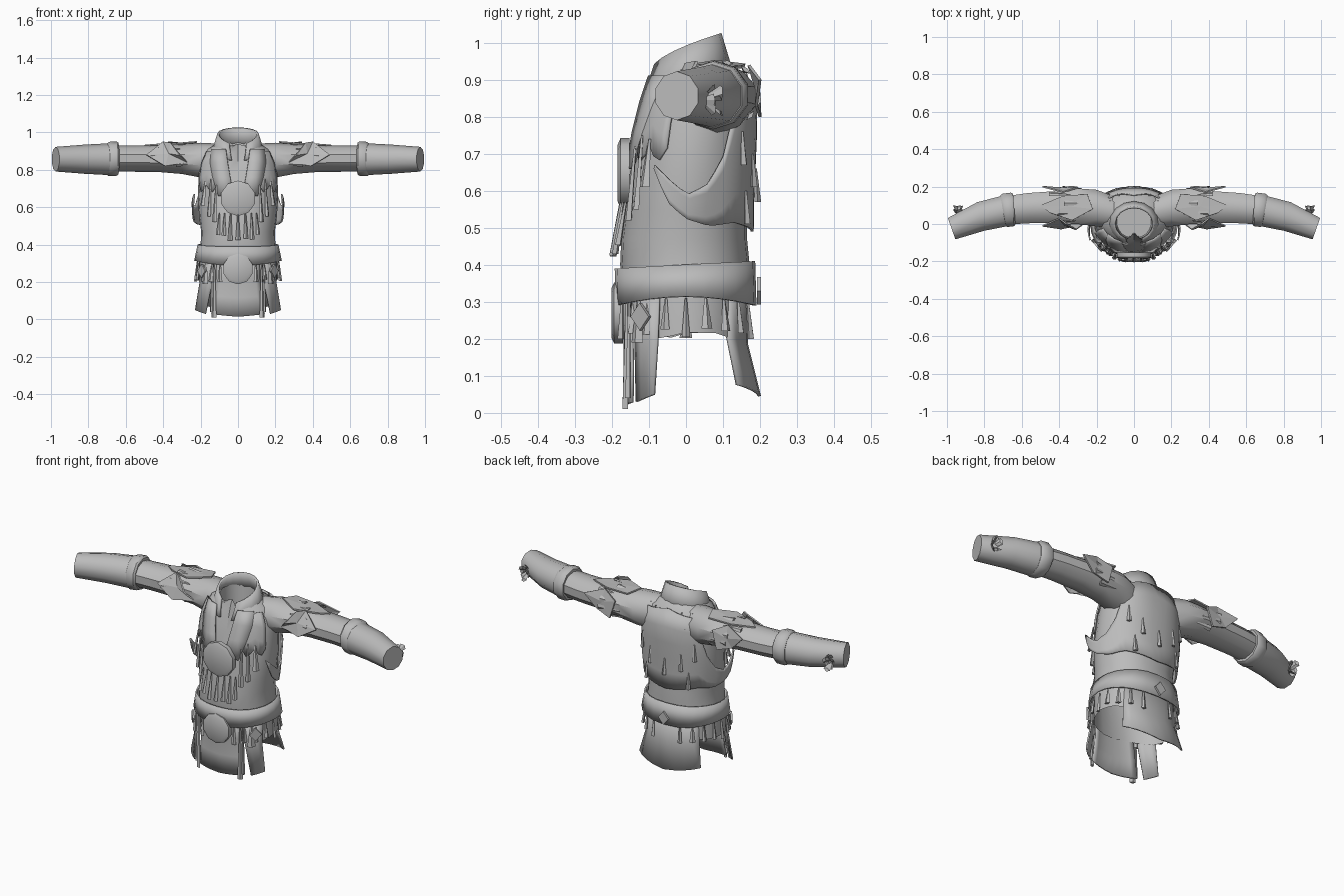
import bpy, bmesh, math, random
from math import sin, cos, radians, pi
from mathutils import Vector

random.seed(4)
if "Cube" in bpy.data.objects:
    bpy.data.objects.remove(bpy.data.objects["Cube"])

cloth = bpy.data.materials.new("grey_hide")
cloth.use_nodes = True
GREY = (0.5, 0.5, 0.5, 1)
cloth.diffuse_color = GREY
cloth.node_tree.nodes["Principled BSDF"].inputs["Base Color"].default_value = GREY

# Body profile: height, front y, back y, half width
PROFILE = [(0, -.16, .21, .27), (.2, -.155, .16, .215), (.3, -.165, .165, .21),
           (.4, -.178, .172, .2), (.47, -.175, .165, .197), (.55, -.165, .165, .208),
           (.66, -.15, .17, .215), (.78, -.13, .175, .21), (.86, -.11, .175, .195),
           (.91, -.095, .16, .165), (.95, -.08, .108, .1)]


def interp(table, t):
    for p, q in zip(table, table[1:]):
        if t <= q[0]:
            f = max(0, (t - p[0]) / (q[0] - p[0]))
            return [a + (b - a) * f for a, b in zip(p, q)][1:]
    return list(table[-1][1:])


def body(deg, z, off=0):
    """Point on the body; 0 degrees is the front, 90 is the left side."""
    y0, y1, w = interp(PROFILE, z)
    a = radians(deg)
    s = math.copysign(abs(sin(a)) ** .85, sin(a))
    return Vector((s * (w + off), (y0 + y1) / 2 - cos(a) * ((y1 - y0) / 2 + off), z))


def finish(name, bm, thick=0, smooth=True):
    bmesh.ops.recalc_face_normals(bm, faces=bm.faces)
    me = bpy.data.meshes.new(name)
    bm.to_mesh(me)
    bm.free()
    ob = bpy.data.objects.new(name, me)
    bpy.context.collection.objects.link(ob)
    me.materials.append(cloth)
    if thick:
        mod = ob.modifiers.new("thickness", "SOLIDIFY")
        mod.thickness, mod.offset = thick, 0
    if smooth:
        bpy.ops.object.select_all(action="DESELECT")
        ob.select_set(True)
        bpy.context.view_layer.objects.active = ob
        bpy.ops.object.shade_smooth_by_angle(angle=radians(38))
    return ob


def loft(name, rows, closed=True, caps=(False, False), thick=0):
    bm = bmesh.new()
    rows = [[bm.verts.new(p) for p in row] for row in rows]
    n = len(rows[0])
    for r, q in zip(rows, rows[1:]):
        for i in range(n if closed else n - 1):
            j = (i + 1) % n
            bm.faces.new((r[i], r[j], q[j], q[i]))
    for use, row in zip(caps, (rows[0], rows[-1])):
        if use:
            bm.faces.new(row)
    return finish(name, bm, thick)


def wrap(name, a0, a1, top, bottom, off, steps=8, rows=3, thick=.008):
    """Sheet lying on the body between two edges; all but the span are functions of angle."""
    grid = []
    for k in range(rows + 1):
        f = k / rows
        angles = [a0 + (a1 - a0) * i / steps for i in range(steps + 1)]
        grid.append([body(a, top(a) * (1 - f) + bottom(a) * f, off(a)) for a in angles])
    return loft(name, grid, False, thick=thick)


def tassel(bm, top, tip, width, out, depth=.009):
    """Leather drop: narrow at the top, broad and faceted at the tip."""
    top, tip, out = Vector(top), Vector(tip), Vector(out).normalized()
    side = (tip - top).cross(out).normalized()
    def ring(c, w, d):
        return [bm.verts.new(c + v) for v in (side * w, out * d, -side * w, -out * d)]
    a, b = ring(top, width * .25, depth * .4), ring(tip, width, depth)
    for i in range(4):
        j = (i + 1) % 4
        bm.faces.new((a[i], a[j], b[j], b[i]))
    bm.faces.new(a)
    bm.faces.new(b)


def hang(bm, deg, z, length, width, off=.02, flare=.01):
    top = body(deg, z, off)
    out = Vector((sin(radians(deg)), -cos(radians(deg)), 0))
    tassel(bm, top, top + out * flare - Vector((0, 0, length)), width, out)


def plate(name, pts, thick=.008):
    bm = bmesh.new()
    vs = [bm.verts.new(p) for p in pts]
    mid = bm.verts.new(sum((Vector(p) for p in pts), Vector()) / len(pts))
    for i, v in enumerate(vs):
        bm.faces.new((v, vs[(i + 1) % len(vs)], mid))
    return finish(name, bm, thick, False)


# Main tunic: ragged hem, notched throat, and a neck lining folded inward
tunic = []
for z in (.2, .3, .4, .47, .55, .66, .78, .86, .91, .95):
    row = [body(i * 15, z + (random.uniform(0, .02) if z == .2 else 0)) for i in range(24)]
    if z > .7:
        row[0].y += .03
    if z > .94:
        for p in row:
            p.z += .25 * min(0, p.y)
    tunic.append(row)
tunic.append([Vector((p.x * .92, p.y * .92, .82)) for p in tunic[-1]])
loft("tunic", tunic, caps=(False, True))

# Standing collar, open at the front and higher at the back
collar = []
for f in (0, .5, 1):
    row = []
    for i in range(15):
        gap = 14 + 12 * f
        a = radians(gap + (360 - 2 * gap) * i / 14)
        tilt = (1 - cos(a)) / 2
        low = Vector((.14 * sin(a), .005 - .12 * cos(a), .85 + .06 * tilt))
        high = Vector((.105 * sin(a), -.09 * cos(a), .925 + .1 * tilt ** .6))
        row.append(low.lerp(high, f))
    collar.append(row)
loft("collar", collar, False, thick=.012)

# Belt and the sheets hanging below it
loft("belt", [[body(i * 15, z(i * 15), o) for i in range(24)] for z, o in (
    (lambda d: .302 - .012 * cos(radians(2 * d)), .022),
    (lambda d: .4 - .01 * cos(radians(d)), .012))], thick=.008)
flat = lambda h: (lambda a: h)
wrap("front_apron", -28, 28, flat(.32), lambda a: .015 + .0005 * abs(a), flat(.008))
wrap("back_apron", 134, 226, flat(.33), lambda a: .045 + .0007 * abs(a - 180), flat(0), rows=2)
for s, side in ((1, "left"), (-1, "right")):
    hip = [(.31, 34, 66), (.2, 34, 62), (.03, 36, 56)]
    loft(side + "_hip_flap", [[body(s * (a + (b - a) * f), z + .02 * f * (z < .1), .01)
                               for f in (0, .33, .67, 1)] for z, a, b in hip], False, thick=.008)

# Cape covering the back, with tips flaring out below the arms
CAPE_TOP = [(62, .67), (75, .63), (90, .59), (108, .62), (122, .7), (135, .9), (180, .925)]
CAPE_LOW = [(62, .66), (75, .57), (90, .525), (110, .505), (135, .515), (180, .49)]
CAPE_OFF = [(62, .045), (90, .03), (115, .015), (180, .014)]
fold = lambda a: a if a <= 180 else 360 - a
wrap("cape", 62, 298, lambda a: interp(CAPE_TOP, fold(a))[0], lambda a: interp(CAPE_LOW, fold(a))[0],
     lambda a: interp(CAPE_OFF, fold(a))[0], steps=32, rows=5)

# Chest and belt medallions
for name, y, z, r in (("chest_medallion", -.173, .648, .095), ("belt_medallion", -.19, .27, .082)):
    def disc(rad, yy):
        return [(rad * sin(i * pi / 5), yy, z + rad * cos(i * pi / 5)) for i in range(10)]
    loft(name, [disc(r, y + .02), disc(r, y - .004), disc(r * .8, y - .012)], caps=(True, True))

# Fringes on the belt, hem, chest and back
bm = bmesh.new()
for d in range(-162, 180, 18):
    if abs(d) > 20:
        hang(bm, d, .31, random.uniform(.08, .11), random.uniform(.011, .018), .008)
for s in (1, -1):
    for d, n, w in ((21, .11, .014), (30, .3, .015), (34, .27, .01), (46, .12, .022)):
        hang(bm, s * d, .31, n, w, .018, .005)
finish("belt_fringe", bm, smooth=False)

bm = bmesh.new()
for i in (-3, -2, -1, 0, 1, 2, 3):
    hang(bm, i * 7.5, .57, .15 - .01 * abs(i) + random.uniform(-.015, .02), .013, .014, .022)
for s in (1, -1):
    for d, z, n, w in ((27, .72, .2, .015), (36, .75, .2, .013), (47, .74, .13, .018)):
        hang(bm, s * d, z, n, w, .016, .02)
finish("chest_fringe", bm, smooth=False)

bm = bmesh.new()
for d, z in ((180, .66), (160, .7), (200, .7), (140, .76), (220, .76), (150, .6), (210, .6)):
    hang(bm, d, z, .09, .013, .018, .006)
finish("back_drops", bm, smooth=False)

# Diamond charms on the belt and hips
for name, d, z in (("back_charm", 180, .33), ("left_charm", 50, .26), ("right_charm", -50, .26)):
    c = body(d, z, .03)
    u = Vector((cos(radians(d)), sin(radians(d)), 0)) * .032
    v = Vector((0, 0, .037))
    plate(name, [c + u, c + v, c - u, c - v], .01)


def sleeve_ring(s, x, y, z, ry, rz, yaw, n=10):
    return [(s * (x + ry * cos(t) * yaw), y + ry * cos(t), z + rz * sin(t))
            for t in ((i + .5) * 2 * pi / n for i in range(n))]


for s, side in ((1, "left"), (-1, "right")):
    P = lambda x, y, z: Vector((s * x, y, z))
    ring = lambda *a: sleeve_ring(s, *a)
    # Sleeve, cuff band and forearm guard
    loft(side + "_sleeve", [ring(.1, .06, .84, .09, .1, 0), ring(.2, .085, .852, .103, .093, 0),
                            ring(.3, .095, .858, .1, .08, 0), ring(.42, .09, .86, .09, .072, 0),
                            ring(.56, .085, .86, .085, .07, .05), ring(.66, .075, .86, .08, .07, .1)])
    loft(side + "_cuff", [ring(.64, .08, .86, .086, .085, .08), ring(.65, .078, .86, .094, .092, .1),
                          ring(.69, .073, .858, .094, .092, .15), ring(.7, .07, .857, .086, .085, .18)],
         caps=(True, True))
    loft(side + "_forearm", [ring(.69, .07, .857, .086, .085, .15), ring(.82, .04, .857, .08, .078, .25),
                             ring(.975, -.025, .857, .06, .066, .35)], caps=(True, True))
    # Lapel and front yoke panels
    lap = [(.91, 18, 50), (.84, 12, 42), (.76, 8, 34), (.66, 4, 24)]
    loft(side + "_lapel", [[body(s * (a + (b - a) * f), z, .01) for f in (0, .5, 1)]
                           for z, a, b in lap], False, thick=.01)
    wrap(side + "_front_yoke", s * 28, s * 66, flat(.9),
         lambda a: .7 + .02 * sin(abs(a) * .7), flat(.008), steps=6)
    # Pointed shoulder leaves
    plate(side + "_front_leaf", [P(.27, .0, .84), P(.31, -.03, .88), P(.36, .0, .945),
                                 P(.4, .03, .95), P(.49, -.01, .88), P(.39, -.025, .82)])
    plate(side + "_top_leaf", [P(.22, .08, .95), P(.33, .02, .94), P(.45, .06, .935),
                               P(.5, .1, .93), P(.38, .15, .935), P(.25, .16, .94)])
    plate(side + "_back_leaf", [P(.3, .195, .9), P(.38, .17, .94), P(.49, .2, .9),
                                P(.42, .19, .83), P(.33, .2, .8)])
    # Sleeve spikes and wrist tuft
    bm = bmesh.new()
    for i in range(9):
        t = radians(-40 + i * 30)
        out = P(0, cos(t), sin(t))
        root = P(.25 + .03 * (i % 4), .093 + .098 * cos(t), .86 + .08 * sin(t))
        tassel(bm, root, root + P(random.uniform(.08, .13), 0, 0) + out * .008, .016, out, .006)
    for i in range(4):
        root = body(s * (90 + i * 22), .9)
        tassel(bm, root + Vector((0, 0, .02)), root + P(.03, .012, -.06), .016, P(.4, 1, .2))
    finish(side + "_sleeve_spikes", bm, smooth=False)
    bm = bmesh.new()
    for i in range(7):
        t = i * 2 * pi / 7
        c = P(.94, .04, .845)
        tassel(bm, c, c + P(.022 * cos(t), .035 + .02 * (i % 2), .036 * sin(t)), .018, P(cos(t), .5, sin(t)))
    finish(side + "_wrist_tuft", bm, smooth=False)
